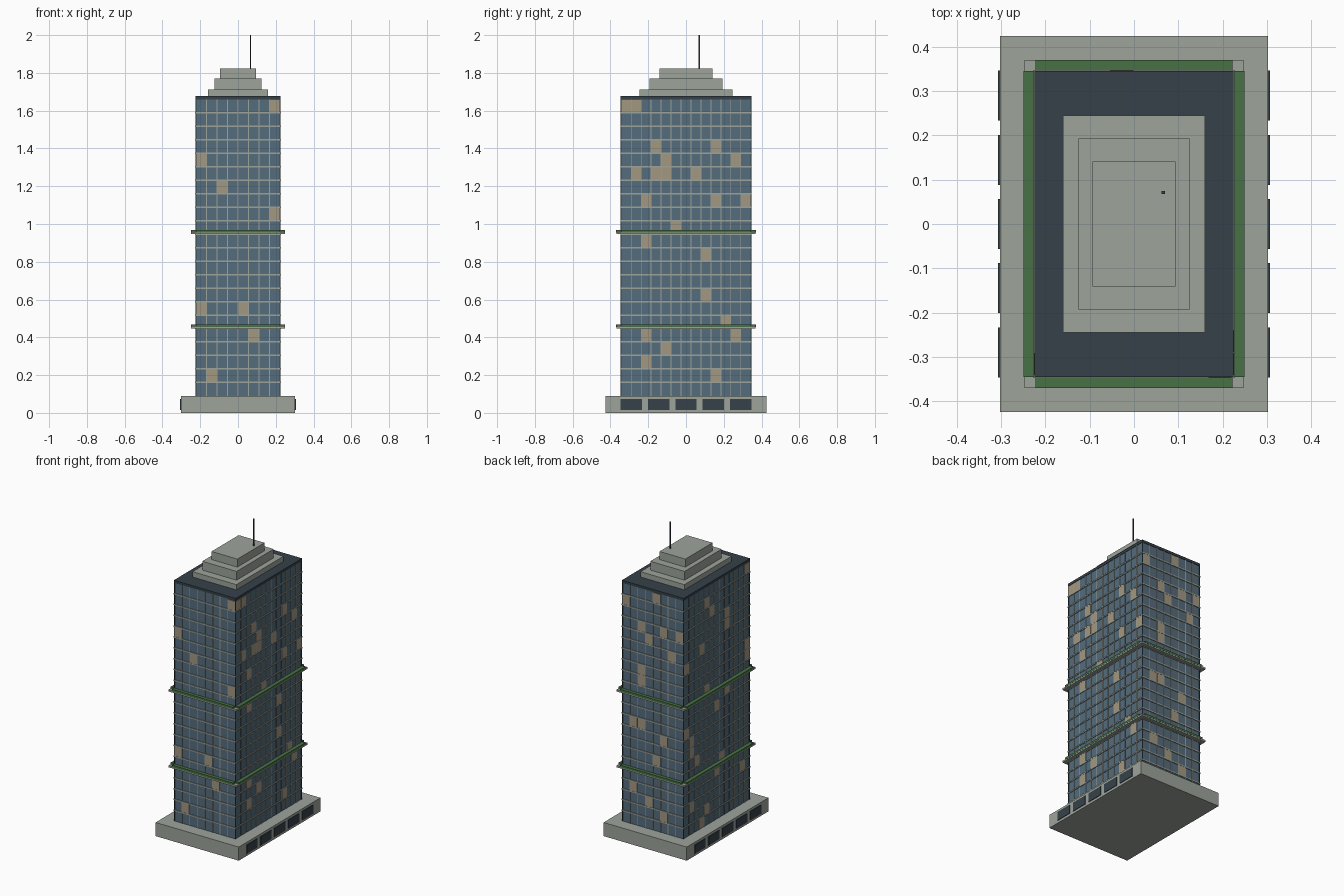
import bpy
import bmesh
import random
from mathutils import Matrix, Vector

if "Cube" in bpy.data.objects:
    bpy.data.objects.remove(bpy.data.objects["Cube"], do_unlink=True)


def material(name, rgb):
    m = bpy.data.materials.new(name)
    m.use_nodes = True
    m.diffuse_color = (*rgb, 1)
    m.node_tree.nodes["Principled BSDF"].inputs["Base Color"].default_value = (*rgb, 1)
    return m


CONCRETE = material("concrete grey", (0.34, 0.37, 0.33))
GLASS = material("blue glass", (0.09, 0.15, 0.20))
DARK = material("dark slate", (0.036, 0.053, 0.066))
LIT = material("lit window tan", (0.37, 0.31, 0.22))
GREEN = material("hedge green", (0.065, 0.165, 0.06))


def boxes(name, mat, spans):
    """One object from boxes, each given as (centre, size)."""
    bm = bmesh.new()
    for centre, size in spans:
        m = Matrix.Translation(centre) @ Matrix.Diagonal((*size, 1))
        bmesh.ops.create_cube(bm, size=1, matrix=m)
    mesh = bpy.data.meshes.new(name)
    bm.to_mesh(mesh)
    bm.free()
    mesh.materials.append(mat)
    ob = bpy.data.objects.new(name, mesh)
    bpy.context.collection.objects.link(ob)
    return ob


def slab(hx, hy, z0, z1):
    """Centred box from half widths and a height range."""
    return (0, 0, (z0 + z1) / 2), (2 * hx, 2 * hy, z1 - z0)


HX, HY = 0.222, 0.343
Z0, Z1 = 0.09, 1.66
FLOORS = 22
STEP = (Z1 - Z0) / FLOORS

# Podium with a row of dark openings on both long sides
boxes("podium", CONCRETE, [slab(0.303, 0.425, 0, Z0)])
boxes("podium_windows", DARK,
      [((s * 0.304, i * 0.145, 0.045), (0.006, 0.113, 0.058))
       for s in (-1, 1) for i in range(-2, 3)])

# Glass tower with floor bands
boxes("tower_glass", GLASS, [slab(HX, HY, Z0, Z1)])
boxes("floor_bands", CONCRETE,
      [slab(HX + 0.005, HY + 0.005, Z0 + k * STEP - 0.004, Z0 + k * STEP + 0.004)
       for k in range(1, FLOORS)])

# Faces of the tower: origin corner, direction along the wall, outward normal, bays
walls = {
    "front": (Vector((-HX, -HY, Z0)), Vector((1, 0, 0)), Vector((0, -1, 0)), 2 * HX, 8),
    "back": (Vector((HX, HY, Z0)), Vector((-1, 0, 0)), Vector((0, 1, 0)), 2 * HX, 8),
    "left": (Vector((HX, -HY, Z0)), Vector((0, 1, 0)), Vector((1, 0, 0)), 2 * HY, 13),
    "right": (Vector((-HX, HY, Z0)), Vector((0, -1, 0)), Vector((-1, 0, 0)), 2 * HY, 13),
}

# Lit bays per floor, written as floor: bays
random.seed(4)
lit = {
    "front": {21: [7], 17: [0], 15: [2], 13: [7], 6: [0, 4], 4: [5], 1: [1]},
    "back": {21: [4], 20: [0], 18: [2, 5, 7], 17: [3], 16: [6], 14: [2], 13: [2],
             9: [1, 2], 8: [5], 6: [4], 3: [1], 2: [3], 1: [5]},
    "left": {21: [0, 1], 18: [3, 9], 17: [4, 11], 16: [1, 3, 4, 7], 14: [2, 9, 12],
             12: [5], 11: [2], 10: [8], 7: [8], 5: [10], 4: [2, 11], 3: [4],
             2: [2], 1: [9]},
    "right": {k: [random.randrange(13)] for k in range(FLOORS)},
}


def wall_size(along, normal, width, height, depth):
    a = [abs(c) for c in along]
    n = [abs(c) for c in normal]
    return tuple(a[i] * width + n[i] * depth + (height if i == 2 else 0) for i in range(3))


for side, (corner, along, normal, length, bays) in walls.items():
    bay = length / bays
    # Vertical mullions
    mid = Vector((0, 0, (Z1 - Z0) / 2))
    boxes(side + "_mullions", CONCRETE,
          [(corner + along * bay * i + mid, wall_size(along, normal, 0.004, Z1 - Z0, 0.006))
           for i in range(1, bays)])
    # Lit window plates
    boxes(side + "_lit_windows", LIT,
          [(corner + along * bay * (b + 0.5) + Vector((0, 0, STEP * (k + 0.5))),
            wall_size(along, normal, bay - 0.003, STEP - 0.007, 0.008))
           for k, cols in lit[side].items() for b in cols])

# Corner posts
boxes("corner_posts", DARK,
      [((sx * HX, sy * HY, (Z0 + Z1) / 2), (0.005, 0.005, Z1 - Z0))
       for sx in (-1, 1) for sy in (-1, 1)])

# Terrace ledges with hedges on all four sides
for label, z in (("lower", Z0 + 5 * STEP), ("upper", Z0 + 12 * STEP)):
    boxes(label + "_terrace", CONCRETE, [slab(0.248, 0.369, z, z + 0.012)])
    zc = z + 0.015
    boxes(label + "_hedges", GREEN,
          [((0, s * 0.359, zc), (0.444, 0.022, 0.014)) for s in (-1, 1)] +
          [((s * 0.237, 0, zc), (0.024, 0.690, 0.014)) for s in (-1, 1)])

# Roof slab, stepped crown and mast
boxes("roof_slab", DARK, [slab(0.225, 0.346, Z1, 1.677)])
for label, hx, hy, z0, z1 in (("lower", 0.16, 0.245, 1.677, 1.712),
                              ("middle", 0.125, 0.193, 1.712, 1.77),
                              ("upper", 0.094, 0.141, 1.77, 1.823)):
    boxes(label + "_crown_tier", CONCRETE, [slab(hx, hy, z0, z1)])
boxes("mast", DARK, [((0.066, 0.071, 1.91), (0.007, 0.007, 0.18))])
